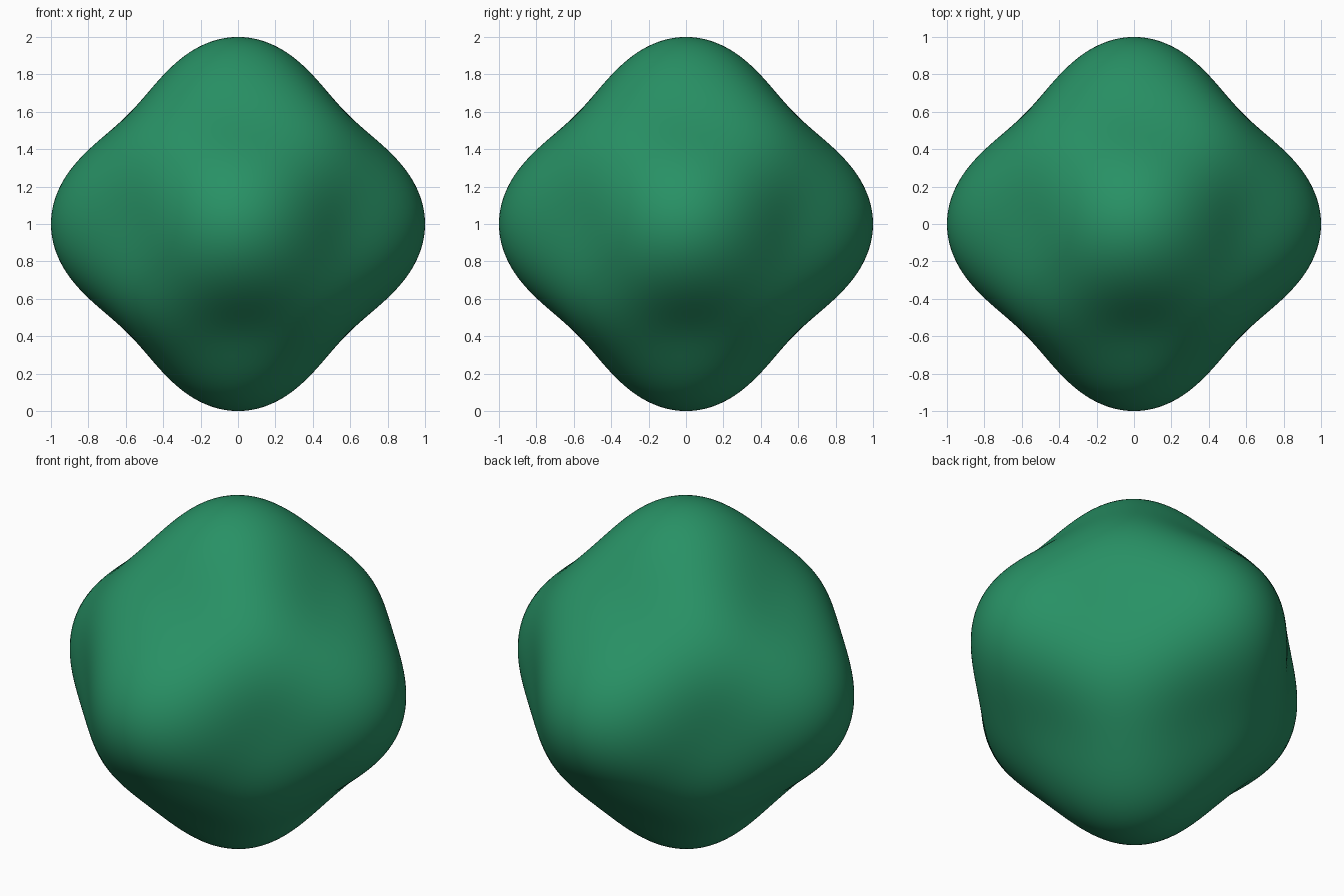
import bpy, bmesh
from mathutils import Vector

if "Cube" in bpy.data.objects:
    bpy.data.objects.remove(bpy.data.objects["Cube"])

# Single green colour
green = bpy.data.materials.new("green")
green.diffuse_color = (0.021, 0.283, 0.130, 1.0)
green.use_nodes = True
green.node_tree.nodes["Principled BSDF"].inputs["Base Color"].default_value = green.diffuse_color


def radius(d):
    """Cubic-symmetric radius: 6 tall bumps on the axes, 8 low ones on the corners."""
    x2, y2, z2 = d.x * d.x, d.y * d.y, d.z * d.z
    quartic = x2 * x2 + y2 * y2 + z2 * z2
    return 0.66 + 0.34 * quartic + 2.65 * x2 * y2 * z2


# Finely divided cube, pushed out to the bumpy radius
bm = bmesh.new()
bmesh.ops.create_cube(bm, size=2.0)
bmesh.ops.subdivide_edges(bm, edges=bm.edges[:], cuts=63, use_grid_fill=True)
for v in bm.verts:
    d = v.co.normalized()
    v.co = d * radius(d) + Vector((0, 0, 1))
for f in bm.faces:
    f.smooth = True
bmesh.ops.recalc_face_normals(bm, faces=bm.faces[:])

mesh = bpy.data.meshes.new("bumpy_ball")
bm.to_mesh(mesh)
bm.free()
mesh.materials.append(green)
ball = bpy.data.objects.new("bumpy_ball", mesh)
bpy.context.collection.objects.link(ball)
